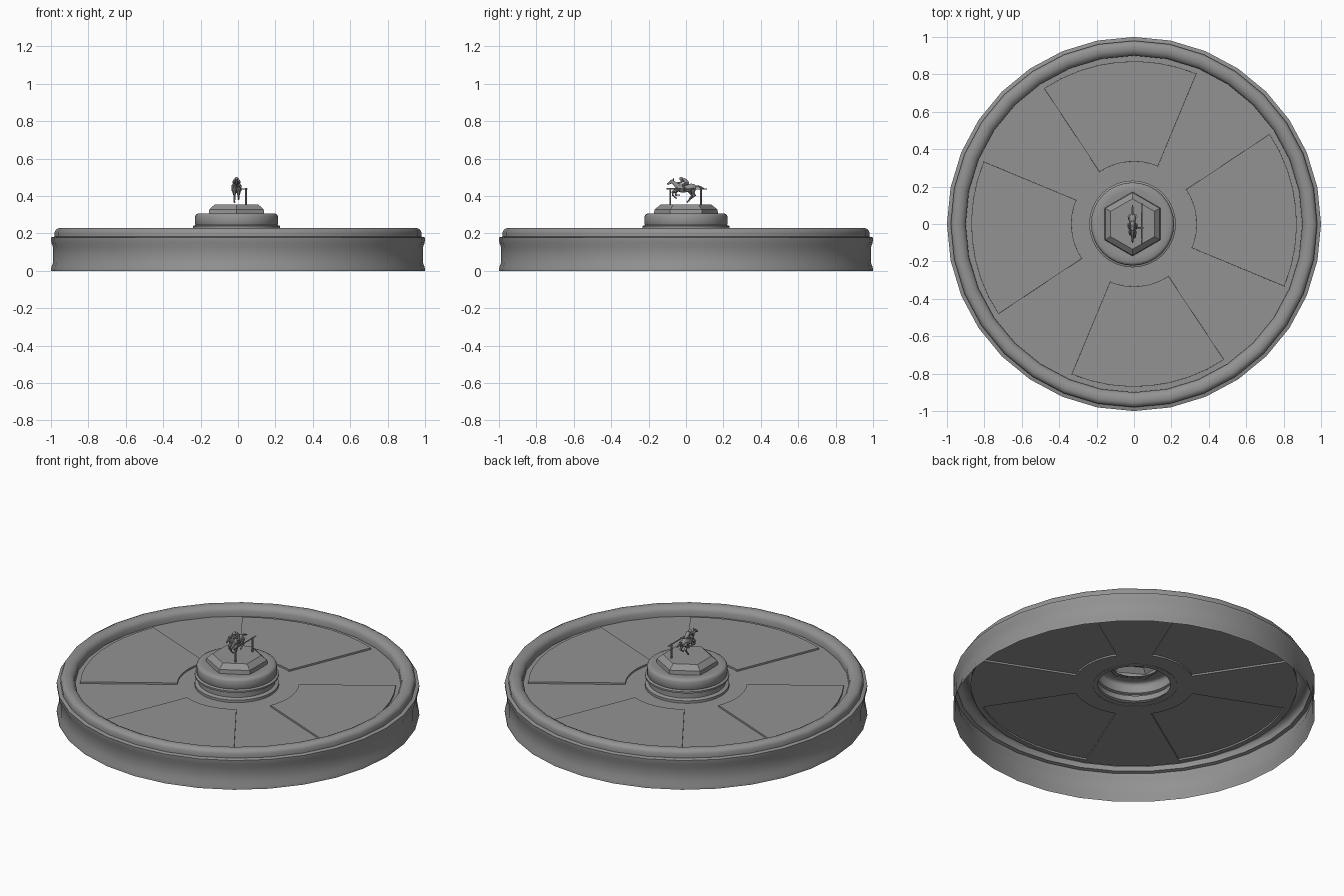
import bpy, bmesh, math
from mathutils import Vector

if "Cube" in bpy.data.objects:
    bpy.data.objects.remove(bpy.data.objects["Cube"])

GREY = bpy.data.materials.new("dark_grey")
GREY.diffuse_color = (.29, .29, .29, 1)
GREY.use_nodes = True
GREY.node_tree.nodes["Principled BSDF"].inputs["Base Color"].default_value = GREY.diffuse_color


def finish(name, bm, smooth=True):
    bmesh.ops.remove_doubles(bm, verts=bm.verts, dist=1e-5)
    me = bpy.data.meshes.new(name)
    bm.to_mesh(me)
    bm.free()
    me.materials.append(GREY)
    ob = bpy.data.objects.new(name, me)
    bpy.context.collection.objects.link(ob)
    if smooth:
        bpy.ops.object.select_all(action='DESELECT')
        ob.select_set(True)
        bpy.context.view_layer.objects.active = ob
        bpy.ops.object.shade_smooth_by_angle(angle=math.radians(40))
    return ob


def lathe(name, profile, sides, phase=0.0, cx=0.0, smooth=True):
    bm = bmesh.new()
    rings = []
    for r, z in profile:
        rings.append([bm.verts.new((cx + r * math.cos(phase + 2 * math.pi * j / sides),
                                    r * math.sin(phase + 2 * math.pi * j / sides), z))
                      for j in range(sides)])
    for a, b in zip(rings, rings[1:]):
        for j in range(sides):
            k = (j + 1) % sides
            bm.faces.new((a[j], a[k], b[k], b[j]))
    return finish(name, bm, smooth)


def tube(name, path, radii, sides=8, squash=1.0):
    """Tapered closed tube along a path; squash narrows it across x."""
    bm = bmesh.new()
    pts = [Vector(p) for p in path]
    rings = []
    for i, (p, r) in enumerate(zip(pts, radii)):
        d = (pts[min(i + 1, len(pts) - 1)] - pts[max(i - 1, 0)]).normalized()
        ref = Vector((1, 0, 0)) if abs(d.x) < 0.9 else Vector((0, 0, 1))
        v = d.cross(ref).normalized()
        u = v.cross(d).normalized()
        rings.append([bm.verts.new(p + u * r * squash * math.cos(2 * math.pi * j / sides)
                                   + v * r * math.sin(2 * math.pi * j / sides))
                      for j in range(sides)])
    for a, b in zip(rings, rings[1:]):
        for j in range(sides):
            k = (j + 1) % sides
            bm.faces.new((a[j], a[k], b[k], b[j]))
    bm.faces.new(rings[0])
    bm.faces.new(rings[-1])
    bmesh.ops.recalc_face_normals(bm, faces=bm.faces)
    return finish(name, bm)


# Round wall with waisted side and rolled rim, open underneath
lathe("base_wall", [(1.0, 0), (.998, .02), (.988, .045), (.988, .125), (.998, .15),
                    (1.0, .178), (.98, .183), (.98, .208), (.972, .222), (.955, .23),
                    (.93, .228), (.91, .218), (.9, .2), (.9, .165)], 32)

# Floor sheet with four raised, sharp-stepped sector panels
bm = bmesh.new()
radii = [.2, .3339, .3342, .8698, .8701, .902]
offsets = [-28.04, -28, -21, -14, -7, 0, 7, 14, 21, 28, 28.04, 36.8, 45, 53.2]
angles = [90 * k + o for k in range(4) for o in offsets]
grid = []
for r in radii:
    row = []
    for i, a in enumerate(angles):
        raised = abs(offsets[i % len(offsets)]) <= 28 and .334 < r < .87
        t = math.radians(a + 5.5)
        row.append(bm.verts.new((r * math.cos(t), r * math.sin(t), .18 if raised else .17)))
    grid.append(row)
n = len(angles)
for a, b in zip(grid, grid[1:]):
    for j in range(n):
        bm.faces.new((a[j], b[j], b[(j + 1) % n], a[(j + 1) % n]))
finish("panelled_floor", bm, False)

# Round pedestal, hollow, with a hexagonal block on top
CX = -.008
lathe("pedestal", [(.232, .168), (.232, .185), (.212, .192), (.212, .224), (.232, .23),
                   (.232, .24), (.219, .245), (.222, .25), (.222, .292), (.216, .302),
                   (.206, .307), (.178, .307), (.138, .303)], 32, cx=CX)
lathe("hexagonal_block", [(.172, .302), (.168, .328), (.135, .355), (0, .355)], 6,
      math.pi / 2, CX, False)

# Low rail beside the horse
RX = .042
tube("rail_bar", [(RX, -.105, .438), (RX, .112, .438)], [.004, .003])
for name, y in (("front_post", -.084), ("rear_post", .08)):
    tube(name, [(RX, y, .352), (RX, y, .442)], [.005, .005])
tube("rail_bracket", [(.0, -.02, .438), (RX + .008, -.02, .438)], [.003, .003])

# Galloping horse
HX = -.008
tube("horse_body", [(HX, -.052, .444), (HX, -.042, .443), (HX, -.022, .44), (HX, .01, .442),
                    (HX, .03, .446), (HX, .045, .445), (HX, .054, .442)],
     [.008, .018, .022, .02, .021, .017, .007], 12, .85)
tube("horse_neck", [(HX, -.035, .447), (HX, -.055, .462), (HX, -.073, .477)],
     [.018, .013, .009], 10, .65)
tube("horse_head", [(HX, -.064, .481), (HX, -.074, .479), (HX, -.09, .469), (HX, -.1, .463)],
     [.006, .0095, .0065, .0045], 8, .75)
tube("horse_tail", [(HX, .05, .45), (HX, .065, .452), (HX, .082, .445), (HX, .1, .437)],
     [.004, .006, .006, .002])
for side, s in (("right", 1), ("left", -1)):
    x = HX + s * .011
    d = .008 * s
    tube(side + "_ear", [(HX + s * .005, -.068, .484), (HX + s * .006, -.066, .496)], [.003, .001], 5)
    tube(side + "_front_leg", [(x, -.04, .438), (x, -.064 - d, .42), (x, -.062 - d, .404),
                               (x, -.046 - d, .398 - d), (x, -.042 - d, .394 - d)],
         [.011, .007, .0045, .0035, .005])
    tube(side + "_hind_leg", [(x, .04, .442), (x, .028 + d, .418), (x, .04 + d, .404),
                              (x, .022 + d, .382 + d), (x, .012 + d, .375 + d)],
         [.015, .01, .006, .004, .005])
    # Rider's limbs
    tube(side + "_rider_leg", [(HX + s * .008, .006, .468), (HX + s * .02, -.016, .455),
                               (HX + s * .022, -.002, .434), (HX + s * .022, -.01, .428)],
         [.008, .007, .005, .004])
    tube(side + "_rider_arm", [(HX + s * .012, -.015, .485), (HX + s * .018, -.026, .472),
                               (HX + s * .006, -.044, .472)], [.006, .005, .004])

# Rider leaning forward over a saddle
tube("saddle", [(HX, -.022, .461), (HX, -.005, .463), (HX, .016, .465)], [.005, .008, .005], 8, 1.6)
tube("rider_torso", [(HX, .01, .466), (HX, .004, .475), (HX, -.012, .486), (HX, -.02, .489)],
     [.009, .011, .012, .006], 10)
bpy.ops.mesh.primitive_uv_sphere_add(segments=12, ring_count=8, radius=.01,
                                     location=(HX, -.026, .493))
bpy.context.object.name = "rider_head"
bpy.context.object.data.materials.append(GREY)
bpy.ops.object.shade_smooth()
